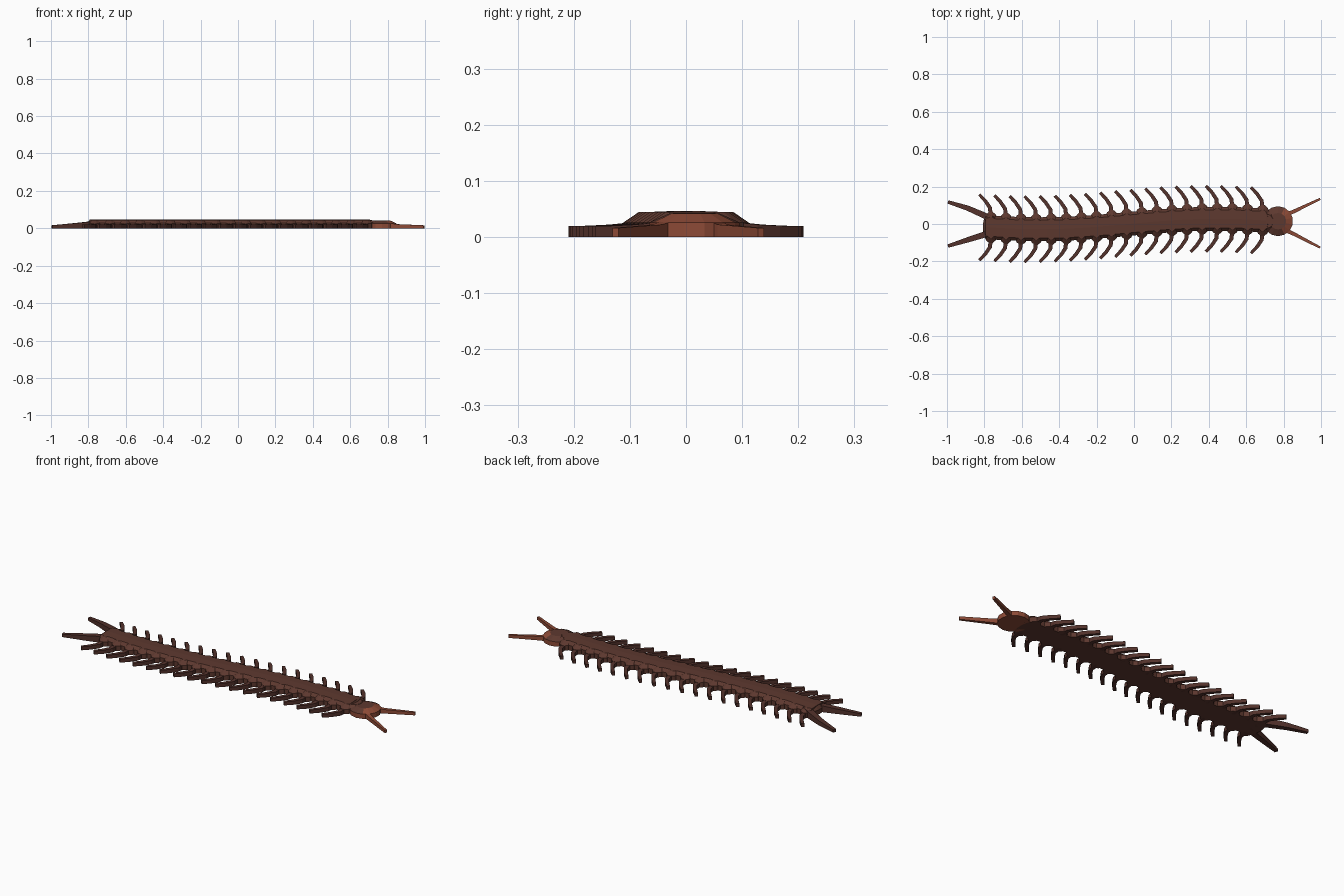
import bpy, bmesh, math

if "Cube" in bpy.data.objects:
    bpy.data.objects.remove(bpy.data.objects["Cube"], do_unlink=True)


def material(name, rgb):
    m = bpy.data.materials.new(name)
    m.use_nodes = True
    m.diffuse_color = (*rgb, 1)
    m.node_tree.nodes["Principled BSDF"].inputs["Base Color"].default_value = (*rgb, 1)
    return m


BROWN = material("dark brown shell", (0.11, 0.04, 0.028))
LEG = material("deep brown legs", (0.085, 0.031, 0.024))
RED = material("brick red head", (0.27, 0.07, 0.038))

COUNT, START, STEP = 19, -0.765, 0.0807


def sway(x):
    """Sideways bend of the body."""
    return 0.028 * math.sin(math.pi * (x + 0.03) / 0.95)


def loft(name, rings, mats):
    """Skin a list of equal rings and cap both ends."""
    bm = bmesh.new()
    loops = [[bm.verts.new(p) for p in ring] for ring in rings]
    n = len(loops[0])
    for a, b in zip(loops, loops[1:]):
        for i in range(n):
            j = (i + 1) % n
            bm.faces.new((a[i], a[j], b[j], b[i]))
    bm.faces.new(loops[0][::-1])
    bm.faces.new(loops[-1])
    bmesh.ops.recalc_face_normals(bm, faces=bm.faces)
    mesh = bpy.data.meshes.new(name)
    bm.to_mesh(mesh)
    bm.free()
    for m in mats:
        mesh.materials.append(m)
    ob = bpy.data.objects.new(name, mesh)
    bpy.context.collection.objects.link(ob)
    return ob


def limb(name, path, mat):
    """Square limb resting on the ground; path of (x, y, half width, top)."""
    rings = []
    for i, (x, y, w, top) in enumerate(path):
        a, b = path[max(i - 1, 0)], path[min(i + 1, len(path) - 1)]
        dx, dy = b[0] - a[0], b[1] - a[1]
        d = math.hypot(dx, dy)
        nx, ny = -dy / d * w, dx / d * w
        rings.append([(x + nx, y + ny, 0), (x - nx, y - ny, 0),
                      (x - nx, y - ny, top), (x + nx, y + ny, top)])
    return loft(name, rings, [mat])


def drum(name, cx, cy, rx, ry, sides, levels, mats):
    """Oval drum with (scale, height) levels."""
    rings = []
    for s, z in levels:
        rings.append([(cx + rx * s * math.cos(2 * math.pi * (i + 0.5) / sides),
                       cy + ry * s * math.sin(2 * math.pi * (i + 0.5) / sides), z)
                      for i in range(sides)])
    return loft(name, rings, mats)


# Continuous back running under the plates
section = [(-0.064, 0), (0.064, 0), (0.064, 0.028), (0.048, 0.044),
           (0, 0.046), (-0.048, 0.044), (-0.064, 0.028)]
spine = []
for i in range(37):
    x = -0.795 + i * 1.5 / 36
    spine.append([(x, sway(x) + y, z) for y, z in section])
loft("back", spine, [BROWN])

# Body segments, each with a pair of swept legs
for k in range(COUNT):
    x = START + k * STEP
    y = sway(x)
    drum(f"segment_{k + 1}", x, y, 0.044, 0.085, 16,
         [(1, 0), (1, 0.026), (0.68, 0.044)], [BROWN])
    for side, label in ((1, "left"), (-1, "right")):
        limb(f"{label}_leg_{k + 1}",
             [(x, y + side * 0.05, 0.012, 0.028),
              (x - 0.005, y + side * 0.105, 0.0105, 0.022),
              (x - 0.03, y + side * 0.142, 0.0095, 0.02),
              (x - 0.062, y + side * 0.176, 0.008, 0.019)], LEG)

# Trailing legs and feelers
for side, label in ((1, "left"), (-1, "right")):
    limb(f"{label}_tail_leg",
         [(-0.75, side * 0.03 - 0.01, 0.018, 0.042),
          (-0.81, side * 0.055 - 0.005, 0.016, 0.034),
          (-0.89, side * 0.085, 0.014, 0.026),
          (-0.995, side * 0.118, 0.009, 0.016)], LEG)
    limb(f"{label}_feeler",
         [(0.79, 0.01 + side * 0.033, 0.012, 0.032),
          (0.85, 0.007 + side * 0.058, 0.01, 0.022),
          (0.995, 0.004 + side * 0.13, 0.006, 0.016)], RED)

# Head: red drum with a dark rear shield
head = drum("head", 0.77, 0.015, 0.08, 0.08, 14,
            [(1, 0), (1, 0.026), (0.55, 0.042)], [RED, BROWN])
for f in head.data.polygons:
    if f.normal.z > 0.3 and f.center.x < 0.8:
        f.material_index = 1

# Neck joining head and body
drum("neck", 0.71, 0.015, 0.05, 0.055, 10,
     [(1, 0), (1, 0.03), (0.7, 0.043)], [BROWN])
